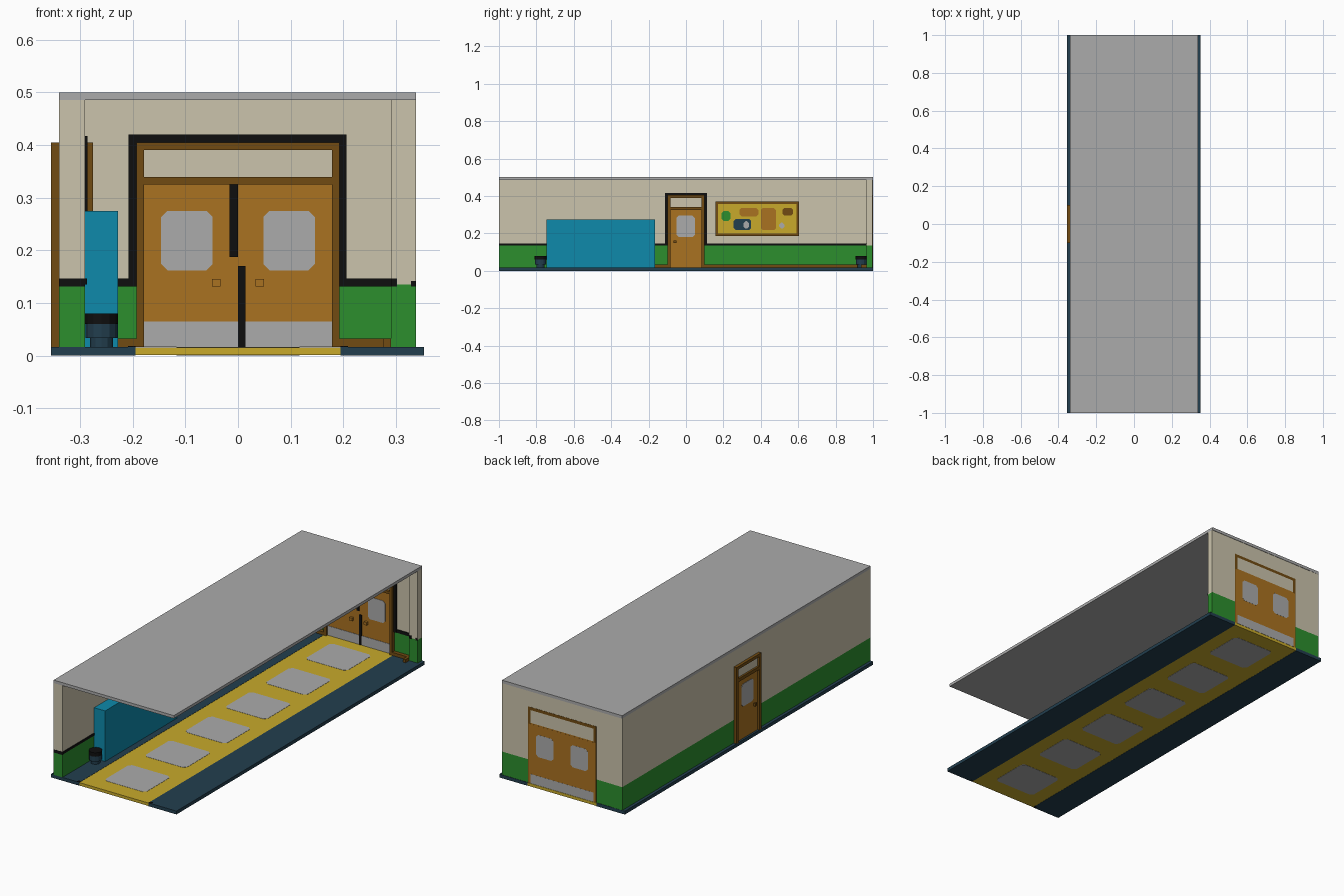
import bpy, bmesh, math

def material(name, r, g, b):
    lin = [(c / 255 / 12.92) if c < 11 else ((c / 255 + 0.055) / 1.055) ** 2.4 for c in (r, g, b)]
    m = bpy.data.materials.new(name)
    m.diffuse_color = (*lin, 1)
    return m

BEIGE = material("beige wall", 203, 196, 172)
GRAY = material("light gray", 171, 171, 171)
GREEN = material("green", 44, 142, 45)
BLACK = material("black", 15, 15, 15)
BROWN = material("brown trim", 113, 75, 18)
ORANGE = material("orange wood", 170, 114, 33)
CYAN = material("locker blue", 14, 138, 171)
NAVY = material("dark slate blue", 34, 62, 78)
YELLOW = material("yellow", 200, 170, 43)

def finish(name, bm, mat):
    bmesh.ops.recalc_face_normals(bm, faces=bm.faces)
    me = bpy.data.meshes.new(name)
    bm.to_mesh(me)
    bm.free()
    me.materials.append(mat)
    ob = bpy.data.objects.new(name, me)
    bpy.context.collection.objects.link(ob)
    return ob

def blocks(name, mat, parts, axis=None, cut=0.0):
    """Boxes (x0,x1,y0,y1,z0,z1); with an axis, corners around it are chamfered by cut."""
    bm = bmesh.new()
    for p in parts:
        r = [p[0:2], p[2:4], p[4:6]]
        a = 2 if axis is None else axis
        u, v = [i for i in range(3) if i != a]
        (u0, u1), (v0, v1) = r[u], r[v]
        c = cut
        if c:
            prof = [(u0 + c, v0), (u1 - c, v0), (u1, v0 + c), (u1, v1 - c),
                    (u1 - c, v1), (u0 + c, v1), (u0, v1 - c), (u0, v0 + c)]
        else:
            prof = [(u0, v0), (u1, v0), (u1, v1), (u0, v1)]
        rings = []
        for w in r[a]:
            ring = []
            for pu, pv in prof:
                co = [0, 0, 0]
                co[a], co[u], co[v] = w, pu, pv
                ring.append(bm.verts.new(co))
            rings.append(ring)
        n = len(prof)
        bm.faces.new(rings[0])
        bm.faces.new(rings[1])
        for i in range(n):
            j = (i + 1) % n
            bm.faces.new((rings[0][i], rings[0][j], rings[1][j], rings[1][i]))
    return finish(name, bm, mat)

F = 0.017      # floor top
G = 0.135      # top of the green paint
C = 0.485      # underside of ceiling

# Floor: dark sides, yellow runner, gray tiles set through it
blocks("floor_sides", NAVY, [(-0.355, -0.195, -1, 1, 0, F), (0.195, 0.353, -1, 1, 0, F)])
blocks("floor_runner", YELLOW, [(-0.195, 0.195, -1, 1, 0.001, F - 0.001)])
blocks("floor_tiles", GRAY,
       [(-0.117, 0.117, y - 0.105, y + 0.105, 0, F) for y in [-0.81 + 0.324 * k for k in range(6)]],
       axis=2, cut=0.015)
blocks("runner_end_marks", BLACK,
       [(s - 0.007, s + 0.007, -1, -0.985, 0, F + 0.001) for s in (-0.202, 0.202)])

# Ceiling and walls
blocks("ceiling", GRAY, [(-0.34, 0.338, -1, 1, C, 0.5)])
for nm, mat, z0, z1 in (("lower", GREEN, F, G), ("upper", BEIGE, G, C)):
    blocks("side_wall_" + nm, mat, [(-0.34, -0.29, -1, 0.999, z0, z1)])
    blocks("back_wall_" + nm, mat, [(-0.29, 0.29, 0.985, 0.998, z0, z1),
                                    (0.29, 0.338, 0.965, 0.998, z0, z1)])

# Black dado stripes and outlines round the doors
blocks("side_wall_stripe", BLACK, [
    (-0.291, -0.287, -1, -0.1, G, 0.147), (-0.291, -0.287, 0.1, 0.985, G, 0.147),
    (-0.291, -0.286, -0.113, -0.098, G, 0.417), (-0.291, -0.286, 0.098, 0.113, G, 0.417),
    (-0.291, -0.286, -0.113, 0.113, 0.404, 0.417),
    (-0.34, -0.29, -1.0005, -0.997, 0.131, 0.147)])
blocks("back_wall_stripe", BLACK, [
    (-0.29, -0.2, 0.981, 0.986, 0.131, 0.147), (0.2, 0.29, 0.981, 0.986, 0.131, 0.147),
    (-0.208, -0.192, 0.979, 0.986, 0.131, 0.42), (0.192, 0.206, 0.979, 0.986, 0.131, 0.42),
    (-0.208, 0.206, 0.979, 0.986, 0.404, 0.42),
    (0.29, 0.302, 0.963, 0.966, 0.131, 0.147), (0.328, 0.338, 0.963, 0.966, 0.131, 0.142)])

# Baseboards
blocks("baseboard", BROWN, [
    (-0.29, -0.275, 0.1, 0.985, F, 0.033), (-0.29, -0.275, -0.165, -0.1, F, 0.033),
    (-0.29, -0.193, 0.966, 0.986, F, 0.033), (0.193, 0.29, 0.966, 0.986, F, 0.033),
    (0.275, 0.29, 0.935, 0.966, F, 0.033)])

# Side door, passing through the wall
blocks("side_door_frame", BROWN, [
    (-0.355, -0.275, -0.1, -0.084, F, 0.405), (-0.355, -0.275, 0.084, 0.1, F, 0.405),
    (-0.355, -0.275, -0.084, 0.084, 0.39, 0.405), (-0.355, -0.275, -0.084, 0.084, 0.325, 0.342)])
blocks("side_door_leaf", ORANGE, [(-0.345, -0.285, -0.084, 0.084, F, 0.325)])
blocks("side_door_transom", BEIGE, [(-0.345, -0.285, -0.084, 0.084, 0.342, 0.39)])
blocks("side_door_window", GRAY, [(-0.347, -0.283, -0.05, 0.047, 0.18, 0.295)], axis=0, cut=0.012)
blocks("side_door_knob", BROWN, [(-0.355, -0.275, -0.066, -0.052, 0.149, 0.163)])

# Double door in the back wall, shown on both faces of the wall
blocks("double_door_frame", BROWN, [
    (-0.193, -0.178, 0.966, 0.999, F, 0.405), (0.178, 0.193, 0.966, 0.999, F, 0.405),
    (-0.178, 0.178, 0.966, 0.999, 0.39, 0.405), (-0.178, 0.178, 0.966, 0.986, 0.325, 0.339)])
blocks("double_door_leaves", ORANGE, [(-0.178, 0.178, 0.979, 0.999, F, 0.325),
                                      (-0.19, 0.19, 0.997, 0.9995, F, 0.32)])
blocks("double_door_transom", BEIGE, [(-0.178, 0.178, 0.979, 0.999, 0.325, 0.39)])
blocks("double_door_kick_plates", GRAY, [(-0.178, 0.178, 0.977, 1.0, F, 0.065)])
blocks("double_door_windows", GRAY,
       [(s - 0.049, s + 0.049, 0.977, 1.0, 0.162, 0.275) for s in (-0.097, 0.097)], axis=1, cut=0.012)
blocks("double_door_gap", BLACK, [(-0.016, 0, 0.976, 0.98, 0.187, 0.325),
                                  (0, 0.014, 0.976, 0.98, F, 0.17)])
blocks("double_door_knobs", ORANGE,
       [(s - 0.008, s + 0.008, 0.966, 0.98, 0.131, 0.146) for s in (-0.041, 0.041)])

# Lockers
blocks("lockers", CYAN, [(-0.29, -0.228, -0.745, -0.165, F, 0.275)])

# Notice board with pinned papers
blocks("board_frame", BROWN, [
    (-0.29, -0.276, 0.157, 0.605, 0.185, 0.199), (-0.29, -0.276, 0.157, 0.605, 0.356, 0.37),
    (-0.29, -0.276, 0.157, 0.171, 0.199, 0.356), (-0.29, -0.276, 0.591, 0.605, 0.199, 0.356)])
blocks("board_panel", YELLOW, [(-0.29, -0.283, 0.171, 0.591, 0.199, 0.356)])
for nm, mat, x, rects in (
        ("green", GREEN, -0.281, [(0.19, 0.237, 0.267, 0.32)]),
        ("orange", ORANGE, -0.281, [(0.285, 0.388, 0.291, 0.335), (0.4, 0.482, 0.217, 0.335)]),
        ("brown", BROWN, -0.281, [(0.515, 0.573, 0.295, 0.335)]),
        ("blue", NAVY, -0.281, [(0.255, 0.347, 0.217, 0.278)]),
        ("gray", GRAY, -0.279, [(0.307, 0.337, 0.225, 0.265), (0.498, 0.527, 0.225, 0.257)])):
    blocks("board_papers_" + nm, mat, [(-0.284, x, *r) for r in rects], axis=0, cut=0.011)

# Round bins at both ends of the hall
def drum(name, mat, y, r, z0, z1):
    bm = bmesh.new()
    bmesh.ops.create_cone(bm, cap_ends=True, segments=12, radius1=r, radius2=r, depth=z1 - z0)
    bmesh.ops.translate(bm, vec=(-0.259, y, (z0 + z1) / 2), verts=bm.verts)
    finish(name, bm, mat)

for tag, y in (("front", -0.778), ("back", 0.938)):
    drum(tag + "_bin_foot", NAVY, y, 0.022, F, 0.034)
    drum(tag + "_bin_body", NAVY, y, 0.030, 0.034, 0.06)
    drum(tag + "_bin_rim", BLACK, y, 0.031, 0.06, 0.08)
